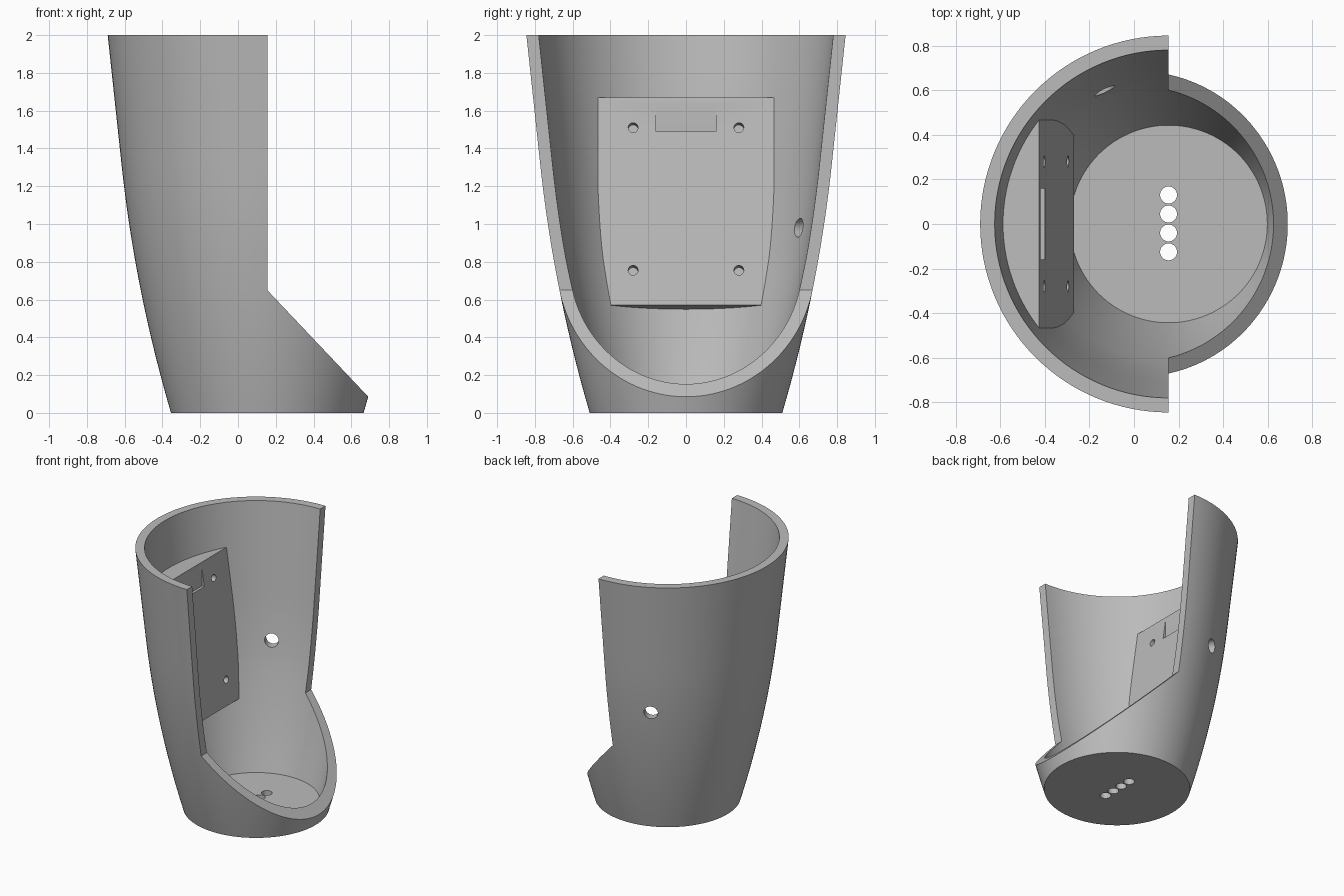
import bpy, bmesh, math
from mathutils import Vector, Matrix

old = bpy.data.objects.get("Cube")
if old:
    bpy.data.objects.remove(old, do_unlink=True)

AXIS = 0.155      # x of the vertical axis of the cup
FLOOR = 0.06      # thickness of the base

grey = bpy.data.materials.new("plain grey")
grey.use_nodes = True
colour = (0.5, 0.5, 0.5, 1)
grey.diffuse_color = colour
grey.node_tree.nodes["Principled BSDF"].inputs["Base Color"].default_value = colour


def outer(z):
    """Curved lower wall that runs on as a straight cone."""
    if z < 1.3:
        return 0.51 + 0.2923 * z - 0.071 * z * z
    return 0.77 + 0.107 * (z - 1.3)


def inner(z):
    return outer(z) - max(0.065, 0.086 - 0.025 * z)


def make(name, bm):
    bmesh.ops.recalc_face_normals(bm, faces=bm.faces)
    mesh = bpy.data.meshes.new(name)
    bm.to_mesh(mesh)
    bm.free()
    mesh.materials.append(grey)
    ob = bpy.data.objects.new(name, mesh)
    bpy.context.collection.objects.link(ob)
    return ob


def lathe(name, profile, steps=128):
    """Closed solid of revolution; the profile starts and ends on the axis."""
    bm = bmesh.new()
    rings = []
    for r, z in profile:
        if r == 0:
            rings.append([bm.verts.new((AXIS, 0, z))] * steps)
        else:
            angles = [2 * math.pi * i / steps for i in range(steps)]
            rings.append([bm.verts.new((AXIS + r * math.cos(a), r * math.sin(a), z)) for a in angles])
    for a, b in zip(rings, rings[1:]):
        for i in range(steps):
            j = (i + 1) % steps
            bm.faces.new(dict.fromkeys((a[i], a[j], b[j], b[i])))
    return make(name, bm)


def prism(name, points, half):
    """Outline in x and z, extruded along y."""
    bm = bmesh.new()
    face = bm.faces.new([bm.verts.new((x, -half, z)) for x, z in points])
    ext = bmesh.ops.extrude_face_region(bm, geom=[face])["geom"]
    bmesh.ops.translate(bm, vec=(0, 2 * half, 0),
                        verts=[v for v in ext if isinstance(v, bmesh.types.BMVert)])
    return make(name, bm)


def drill(name, centre, direction, radius, length):
    bm = bmesh.new()
    turn = Vector(direction).to_track_quat('Z', 'Y').to_matrix().to_4x4()
    bmesh.ops.create_cone(bm, cap_ends=True, segments=32, radius1=radius, radius2=radius,
                          depth=length, matrix=Matrix.Translation(centre) @ turn)
    return make(name, bm)


def boolean(target, tool, operation):
    mod = target.modifiers.new(operation, 'BOOLEAN')
    mod.operation, mod.solver, mod.object = operation, 'EXACT', tool
    bpy.context.view_layer.objects.active = target
    bpy.ops.object.modifier_apply(modifier=mod.name)
    bpy.data.objects.remove(tool, do_unlink=True)


# Cup wall and floor
N = 28
heights = [2 * i / N for i in range(N + 1)]
inside = [FLOOR + (2 - FLOOR) * i / N for i in range(N, -1, -1)]
cup = lathe("cup", [(0, 0)] + [(outer(z), z) for z in heights]
            + [(inner(z), z) for z in inside] + [(0, FLOOR)])

# Open side: upright cut above, sloping cut below
boolean(cup, prism("opening", [(AXIS, 3), (AXIS, 0.65), (AXIS + 1, -0.406), (3, -0.406), (3, 3)], 2),
        'DIFFERENCE')

# Leaning mounting block that fills the space between its face and the wall
top, low = Vector((-0.425, 1.67)), Vector((-0.27, 0.57))
lean = (low - top).normalized()
back = Vector((lean.y, -lean.x))
block = prism("mounting_block", [top, low, low + back * 0.7, top + back * 0.7], 0.8)
boolean(block, lathe("block_limit", [(0, 0.1)] + [(outer(z) - 0.03, z) for z in heights[2:]] + [(0, 2)]),
        'INTERSECT')
boolean(cup, block, 'UNION')

# Upright notch near the top of the block
boolean(cup, prism("notch", [(-0.42, 1.49), (-0.3, 1.49), (-0.3, 1.66), (-0.42, 1.66)], 0.16), 'DIFFERENCE')

# Blind screw holes in the block
for y in (-0.28, 0.28):
    for z in (0.755, 1.51):
        x = top.x + (top.y - z) * (low.x - top.x) / (top.y - low.y)
        boolean(cup, drill("screw_hole", (x, y, z), (back.x, 0, back.y), 0.026, 0.16), 'DIFFERENCE')

# Cable hole through the wall
a = math.radians(115.6)
out = Vector((math.cos(a), math.sin(a), 0))
boolean(cup, drill("cable_hole", Vector((AXIS, 0, 0.98)) + out * 0.7, out, 0.05, 0.4), 'DIFFERENCE')

# Row of drain holes in the floor
for i in range(4):
    boolean(cup, drill("drain_hole", (AXIS, -0.125 + 0.085 * i, 0), (0, 0, 1), 0.038, 0.4), 'DIFFERENCE')

# Smooth walls with crisp edges
for ob in bpy.context.selected_objects:
    ob.select_set(False)
cup.select_set(True)
bpy.context.view_layer.objects.active = cup
bpy.ops.object.shade_smooth_by_angle(angle=math.radians(30))
